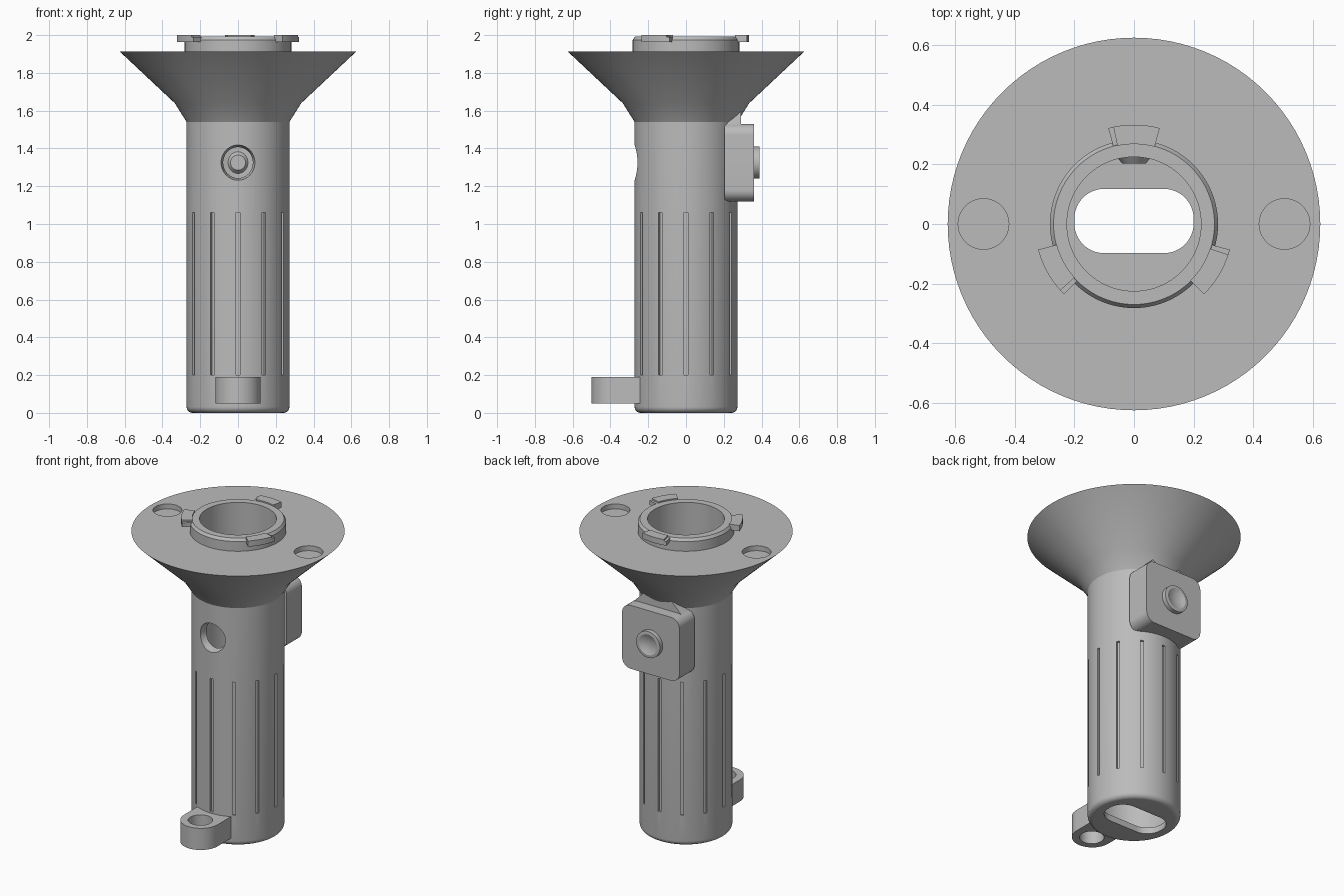
import bpy, bmesh, math
from mathutils import Matrix, Vector

cube = bpy.data.objects.get("Cube")
if cube:
    bpy.data.objects.remove(cube, do_unlink=True)

grey = bpy.data.materials.new("plain grey")
grey.use_nodes = True
colour = (0.5, 0.5, 0.5, 1)
grey.diffuse_color = colour
grey.node_tree.nodes["Principled BSDF"].inputs["Base Color"].default_value = colour

UP = Matrix.Identity(4)
BACK = Matrix.Rotation(math.radians(-90), 4, 'X')   # local z -> +y, local y -> -z
PRESS = 1.325                                       # height of the button axis


def finish(name, bm, matrix=UP):
    bmesh.ops.remove_doubles(bm, verts=bm.verts, dist=1e-6)
    bm.transform(matrix)
    bmesh.ops.recalc_face_normals(bm, faces=bm.faces)
    mesh = bpy.data.meshes.new(name)
    bm.to_mesh(mesh)
    bm.free()
    mesh.materials.append(grey)
    obj = bpy.data.objects.new(name, mesh)
    bpy.context.collection.objects.link(obj)
    return obj


def lathe(name, profile, matrix=UP, steps=96):
    """Spin (radius, height) points; profile starts and ends on the axis."""
    bm = bmesh.new()
    verts = [bm.verts.new((r, 0, z)) for r, z in profile]
    edges = [bm.edges.new(pair) for pair in zip(verts, verts[1:])]
    bmesh.ops.spin(bm, geom=verts + edges, cent=(0, 0, 0), axis=(0, 0, 1),
                   angle=math.tau, steps=steps, use_merge=True)
    return finish(name, bm, matrix)


def rod(name, r, z0, z1, matrix=UP, r2=None, steps=48):
    return lathe(name, [(0, z0), (r, z0), (r2 or r, z1), (0, z1)], matrix, steps)


def prism(name, outline, z0, z1, matrix=UP):
    bm = bmesh.new()
    face = bm.faces.new([bm.verts.new((x, y, z0)) for x, y in outline])
    out = bmesh.ops.extrude_face_region(bm, geom=[face])
    top = [v for v in out["geom"] if isinstance(v, bmesh.types.BMVert)]
    bmesh.ops.translate(bm, verts=top, vec=(0, 0, z1 - z0))
    return finish(name, bm, matrix)


def arc(cx, cy, r, start, end, n=12):
    angles = [math.radians(start + (end - start) * i / n) for i in range(n + 1)]
    return [(cx + r * math.cos(a), cy + r * math.sin(a)) for a in angles]


def rounded_rect(hx, hy, r):
    points = []
    for i, (sx, sy) in enumerate([(1, 1), (-1, 1), (-1, -1), (1, -1)]):
        points += arc(sx * (hx - r), sy * (hy - r), r, 90 * i, 90 * i + 90)
    return points


def combine(target, tool, operation):
    mod = target.modifiers.new("bool", 'BOOLEAN')
    mod.operation, mod.solver, mod.object = operation, 'EXACT', tool
    bpy.context.view_layer.update()
    graph = bpy.context.evaluated_depsgraph_get()
    mesh = bpy.data.meshes.new_from_object(target.evaluated_get(graph))
    target.modifiers.remove(mod)
    target.data = mesh
    bpy.data.objects.remove(tool, do_unlink=True)


# Handle, flared head and collar as one turned solid
body = lathe("handle_body", [(0, 0), (0.24, 0)] + arc(0.24, 0.032, 0.032, -80, 0, 6) +
             [(0.272, 1.54), (0.335, 1.64), (0.625, 1.912), (0.282, 1.912),
              (0.282, 1.975), (0.27, 1.992), (0, 1.992)])

# Button housing with a pitched support, and the cord loop at the foot
at_button = Matrix.Translation((0, 0, PRESS)) @ BACK
combine(body, prism("housing", rounded_rect(0.205, 0.205, 0.06), 0.205, 0.36, at_button), 'UNION')
combine(body, prism("support", [(-0.18, -0.19), (0.18, -0.19), (0, -0.37)], 0.2, 0.29, at_button), 'UNION')
loop = [(0.12, -0.2), (-0.12, -0.2)] + arc(0, -0.38, 0.12, 180, 360, 24)
combine(body, prism("loop", loop, 0.05, 0.19), 'UNION')

# Bore, base slot, loop eye, side hole and blind sockets in the flange
cutters = [
    rod("bore", 0.225, 0.04, 2.1, steps=96),
    prism("slot", rounded_rect(0.2, 0.108, 0.1), -0.1, 0.1, Matrix.Translation((0, 0.01, 0))),
    rod("eye", 0.072, 0, 0.3, Matrix.Translation((0, -0.385, 0))),
    rod("side_hole", 0.1, -0.3, -0.2, at_button, 0.076),
]
for side in (-1, 1):
    cutters.append(rod("socket", 0.085, 1.88, 2.0, Matrix.Translation((side * 0.505, 0, 0))))
# Grip grooves around the handle
groove = [(0.259, -0.01), (0.3, -0.01), (0.3, 0.01), (0.259, 0.01)]
for i in range(12):
    cutters.append(prism("groove", groove, 0.2, 1.06, Matrix.Rotation(math.tau * i / 12, 4, 'Z')))
for cutter in cutters:
    cutter.hide_render = True
    combine(body, cutter, 'DIFFERENCE')

# Dished push button and its inner tip
button = lathe("push_button", [(0, 0.34), (0.085, 0.34), (0.085, 0.388), (0.066, 0.39),
                               (0.045, 0.38), (0.022, 0.375), (0, 0.373)], at_button, 48)
tip = rod("button_tip", 0.04, 0.203, 0.24, at_button, 0.07)

# Three locking tabs, each with a lower stop at one end
parts = [body, button, tip]
for i in range(3):
    middle = 90 + 120 * i
    for name, a, b, top in (("locking_tab", -15, 12, 2.0), ("tab_stop", 12, 15, 1.99)):
        sector = arc(0, 0, 0.333, middle + a, middle + b) + arc(0, 0, 0.268, middle + b, middle + a)
        parts.append(prism(f"{name}_{i + 1}", sector, 1.963, top))

# Smooth curved walls, crisp edges
for obj in bpy.context.selected_objects:
    obj.select_set(False)
for obj in parts:
    obj.select_set(True)
bpy.context.view_layer.objects.active = body
bpy.ops.object.shade_smooth_by_angle(angle=math.radians(25))
